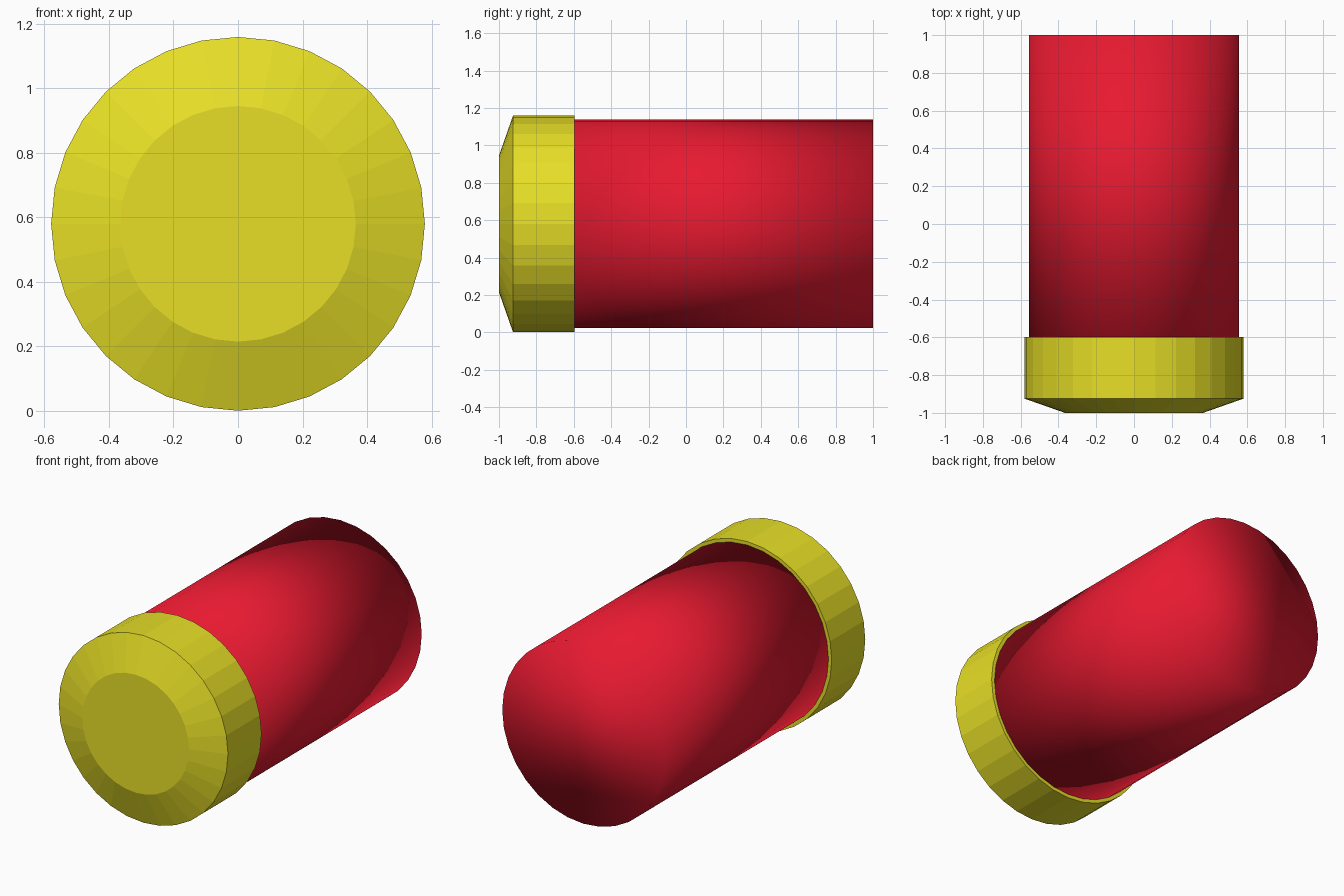
import bpy, bmesh, math

if "Cube" in bpy.data.objects:
    bpy.data.objects.remove(bpy.data.objects["Cube"])

SIDES = 32
CENTRE_Z = 0.58


def material(name, rgb):
    mat = bpy.data.materials.new(name)
    mat.diffuse_color = (*rgb, 1.0)
    mat.use_nodes = True
    mat.node_tree.nodes["Principled BSDF"].inputs["Base Color"].default_value = mat.diffuse_color
    return mat


def turned_part(name, profile, mat, smooth):
    """Closed solid turned about the y axis from (y, radius) points, front to back."""
    bm = bmesh.new()
    rings = []
    for y, r in profile:
        angles = [2 * math.pi * i / SIDES for i in range(SIDES)]
        rings.append([bm.verts.new((r * math.cos(a), y, CENTRE_Z + r * math.sin(a)))
                      for a in angles])
    for a, b in zip(rings, rings[1:]):
        for i in range(SIDES):
            j = (i + 1) % SIDES
            bm.faces.new((a[i], a[j], b[j], b[i]))
    bm.faces.new(rings[0])
    bm.faces.new(rings[-1])
    bmesh.ops.recalc_face_normals(bm, faces=bm.faces)
    for f in bm.faces:
        f.smooth = smooth
    mesh = bpy.data.meshes.new(name)
    bm.to_mesh(mesh)
    bm.free()
    mesh.materials.append(mat)
    obj = bpy.data.objects.new(name, mesh)
    bpy.context.collection.objects.link(obj)
    return obj


# Faceted end cap with a bevelled front
turned_part("end_cap", [(-1.0, 0.365), (-0.925, 0.579), (-0.597, 0.579)],
            material("yellow", (0.80, 0.74, 0.02)), False)

# Tube body, smooth shaded over its ends as well
turned_part("tube_body", [(-0.65, 0.557), (1.0, 0.557)],
            material("red", (0.80, 0.01, 0.03)), True)
